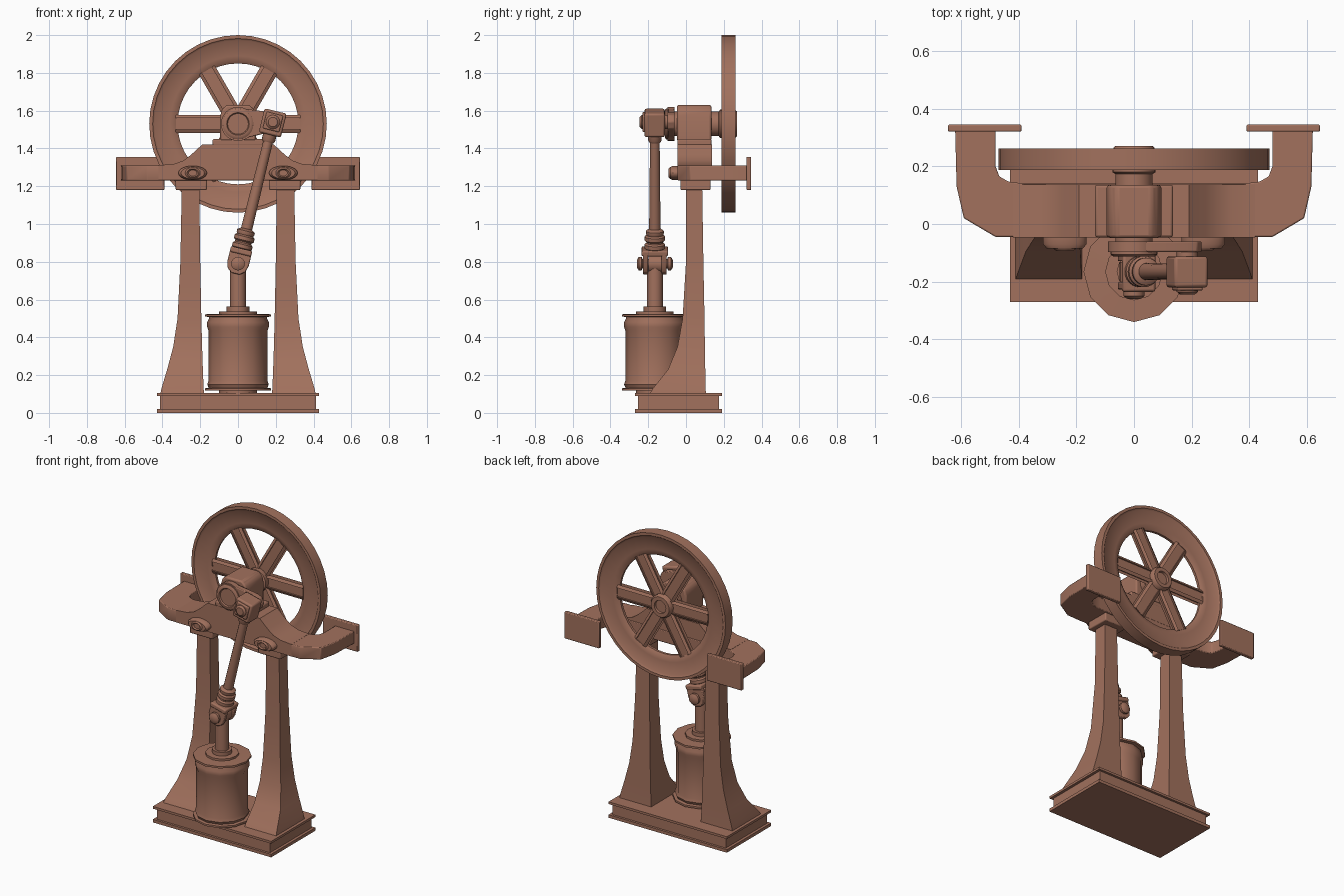
import bpy, bmesh, math
from mathutils import Matrix, Vector

if "Cube" in bpy.data.objects:
    bpy.data.objects.remove(bpy.data.objects["Cube"])

COLOUR = (0.36, 0.165, 0.11, 1)
mat = bpy.data.materials.new("red brown iron")
mat.use_nodes = True
mat.diffuse_color = COLOUR
mat.node_tree.nodes["Principled BSDF"].inputs["Base Color"].default_value = COLOUR

ID = Matrix.Identity(4)
# Turns a lathe's z axis onto the y axis
ALONG_Y = Matrix.Rotation(math.radians(-90), 4, 'X')


def finish(name, bm, matrix=ID, bevel=0, segments=2):
    bmesh.ops.recalc_face_normals(bm, faces=bm.faces)
    mesh = bpy.data.meshes.new(name)
    bm.to_mesh(mesh)
    bm.free()
    mesh.transform(matrix)
    mesh.materials.append(mat)
    ob = bpy.data.objects.new(name, mesh)
    bpy.context.collection.objects.link(ob)
    bpy.ops.object.select_all(action='DESELECT')
    bpy.context.view_layer.objects.active = ob
    ob.select_set(True)
    bpy.ops.object.shade_smooth_by_angle(angle=math.radians(40))
    if bevel:
        mod = ob.modifiers.new("bevel", 'BEVEL')
        mod.width, mod.segments = bevel, segments
        mod.limit_method = 'ANGLE'
    return ob


def box(name, x, y, z, matrix=ID, bevel=0):
    bm = bmesh.new()
    bmesh.ops.create_cube(bm, size=1)
    for v in bm.verts:
        v.co = [lo + (c + 0.5) * (hi - lo) for c, (lo, hi) in zip(v.co, (x, y, z))]
    return finish(name, bm, matrix, bevel)


def loft(name, rings, matrix=ID, bevel=0, closed=False):
    """Skin a stack of rings with equal point counts."""
    bm = bmesh.new()
    loops = [[bm.verts.new(p) for p in ring] for ring in rings]
    pairs = list(zip(loops, loops[1:]))
    if closed:
        pairs.append((loops[-1], loops[0]))
    for a, b in pairs:
        for i in range(len(a)):
            j = (i + 1) % len(a)
            bm.faces.new((a[i], a[j], b[j], b[i]))
    if not closed:
        bm.faces.new(loops[0])
        bm.faces.new(loops[-1])
    return finish(name, bm, matrix, bevel)


def lathe(name, profile, matrix=ID, sides=24, closed=False, squash=1):
    turns = [2 * math.pi * i / sides for i in range(sides)]
    rings = [[(r * math.cos(t), squash * r * math.sin(t), h) for t in turns] for r, h in profile]
    return loft(name, rings, matrix, closed=closed)


def prism(name, outline, lo, hi, axis='Z', matrix=ID, bevel=0):
    """Extrude an outline along z, or an x-z outline along y."""
    def place(p, h):
        return (p[0], p[1], h) if axis == 'Z' else (p[0], h, p[1])
    return loft(name, [[place(p, h) for p in outline] for h in (lo, hi)], matrix, bevel)


def mirrored(half):
    return half + [(-x, v) for x, v in reversed(half)]


def at(x, y, z):
    return Matrix.Translation((x, y, z))


# Base: two flanges around a recessed web
box("base_bottom_flange", (-.43, .43), (-.27, .19), (0, .02))
box("base_web", (-.412, .412), (-.255, .175), (.02, .09))
box("base_top_flange", (-.43, .43), (-.27, .19), (.09, .105))

# Columns: height, outer x, inner x, front y, back y
sections = [(.105, .41, .18, -.19, .105), (.13, .405, .182, -.175, .104), (.23, .375, .186, -.095, .102),
            (.35, .343, .19, -.045, .1), (.5, .32, .194, -.018, .098), (.8, .305, .2, 0, .092),
            (1.18, .298, .205, 0, .086)]
for side, s in (("left", 1), ("right", -1)):
    loft(side + "_column", [[(s * o, f, z), (s * i, f, z), (s * i, b, z), (s * o, b, z)]
                            for z, o, i, f, b in sections])
    box(side + "_column_cap", sorted((s * .165, s * .33)), (-.03, .13), (1.18, 1.24), bevel=.006)
    # Oval boss and bolt on the beam's face
    front = at(s * .24, -.045, 1.27) @ Matrix.Rotation(math.radians(90), 4, 'X')
    lathe(side + "_beam_boss", [(.076, -.01), (.076, .025), (.062, .04)], front, squash=.5)
    lathe(side + "_beam_bolt", [(.04, .03), (.04, .04), (.03, .048), (.022, .04)], front, 16, squash=.75)
    # Wall plate at the end of the arm
    box(side + "_wall_plate", sorted((s * .39, s * .645)), (.32, .345), (1.18, 1.355), bevel=.005)

# Beam: curved arms in plan, raised centre in elevation
prism("beam_arms", mirrored([(.48, -.045), (.59, .02), (.615, .13), (.62, .325), (.48, .325),
                             (.48, .2), (.467, .165), (.435, .147), (.38, .14)]), 1.23, 1.31, bevel=.005)
prism("beam_centre", mirrored([(.42, 1.232), (.42, 1.311), (.34, 1.318), (.29, 1.335), (.25, 1.365), (.19, 1.42)]),
      -.046, .137, 'Y')

# Main bearing
box("bearing_foot", (-.135, .135), (-.046, .135), (1.415, 1.45), bevel=.008)
prism("bearing_block", mirrored([(.095, 1.44), (.095, 1.57), (.085, 1.607), (.06, 1.63)]), -.048, .135, 'Y', bevel=.01)

# Crankshaft and flywheel
AXLE = at(0, 0, 1.53)
lathe("crankshaft", [(.065, -.07), (.065, .2)], AXLE @ ALONG_Y)
lathe("shaft_end", [(.082, -.06), (.082, -.105), (.072, -.112), (.06, -.112), (.055, -.104)], AXLE @ ALONG_Y)
lathe("flywheel_hub", [(.06, .17), (.075, .18), (.075, .258), (.066, .27), (.042, .27), (.04, .255)], AXLE @ ALONG_Y)
MID = .224
rim_half = [(.47, .037), (.452, .037), (.442, .028), (.36, .024), (.335, .018), (.32, .008)]
rim = [(r, MID + h) for r, h in rim_half] + [(r, MID - h) for r, h in reversed(rim_half)]
lathe("flywheel_rim", rim, AXLE @ ALONG_Y, 40, closed=True)
spoke_half = [(.048, MID - .014), (.03, MID - .024)]
spoke_half = spoke_half + [(x, 2 * MID - y) for x, y in reversed(spoke_half)]
for i in range(6):
    spin = Matrix.Rotation(math.radians(60 * i + 30), 4, 'Y')
    prism(f"flywheel_spoke_{i + 1}", mirrored(spoke_half), .05, .33, matrix=AXLE @ spin)

# Crank arm: straight web between two round ends
PIN = Vector((.185, -.165, 1.54))
prism("crank_arm", [(0, 1.615), (.185, 1.59), (.22, 1.575), (.235, 1.54), (.22, 1.505), (.185, 1.49), (0, 1.445)],
      -.097, -.06, 'Y', bevel=.005)
lathe("crank_disc", [(.09, -.097), (.09, -.06)], AXLE @ ALONG_Y)
lathe("crank_pin", [(.025, -.245), (.037, -.235), (.037, -.07)], at(PIN.x, 0, PIN.z) @ ALONG_Y, 16)

# Connecting rod, leaning from crosshead to crank pin
JOINT = Vector((0, -.165, .79))
reach = (PIN - JOINT).length
lean = math.atan2(PIN.x - JOINT.x, PIN.z - JOINT.z)
ROD = Matrix.Translation(JOINT) @ Matrix.Rotation(lean, 4, 'Y')
lathe("connecting_rod", [(.03, .05), (.03, .2), (.025, reach - .05)], ROD, 16)
lathe("rod_collars", [(.04, .075), (.054, .085), (.054, .105), (.044, .113), (.044, .12), (.054, .128), (.054, .148),
                      (.044, .156), (.048, .165), (.048, .178), (.03, .19)], ROD)
lathe("rod_top_collar", [(.03, reach - .11), (.036, reach - .1), (.036, reach - .06)], ROD, 16)
box("rod_big_end", (-.06, .06), (-.055, .053), (reach - .07, reach + .06), ROD, .01)
box("rod_big_end_strap", (-.045, .045), (-.066, .05), (reach - .045, reach + .045), ROD, .006)

# Forked lower end with its pin
box("fork_bridge", (-.058, .058), (-.07, .07), (.052, .082), ROD, .008)
cheek = mirrored([(.022, -.055), (.048, -.035), (.058, 0), (.058, .065)])
for name, y in (("front", -.062), ("back", .036)):
    prism(name + "_fork_cheek", cheek, y, y + .026, 'Y', ROD, .005)
lathe("fork_pin", [(.02, -.095), (.036, -.085), (.036, -.07), (.025, -.066), (.025, .066), (.036, .07),
                   (.036, .085), (.02, .095)], at(*JOINT) @ ALONG_Y, 16)

# Piston rod with eye
STAND = at(0, -.165, 0)
lathe("piston_rod", [(.042, .54), (.042, .78)], STAND, 16)
lathe("piston_rod_eye", [(.05, -.034), (.05, .034)], at(*JOINT) @ ALONG_Y, 16)

# Steam cylinder with flanges, bead and gland
lathe("steam_cylinder", [(.175, .118), (.175, .13), (.155, .133), (.163, .15), (.156, .17), (.156, .435),
                         (.163, .455), (.163, .48), (.153, .5), (.153, .508), (.175, .51), (.175, .522),
                         (.1, .524), (.1, .537), (.06, .538), (.06, .562)], STAND, 12)
lathe("cylinder_foot", [(.1, .1), (.1, .12)], STAND, 12)
